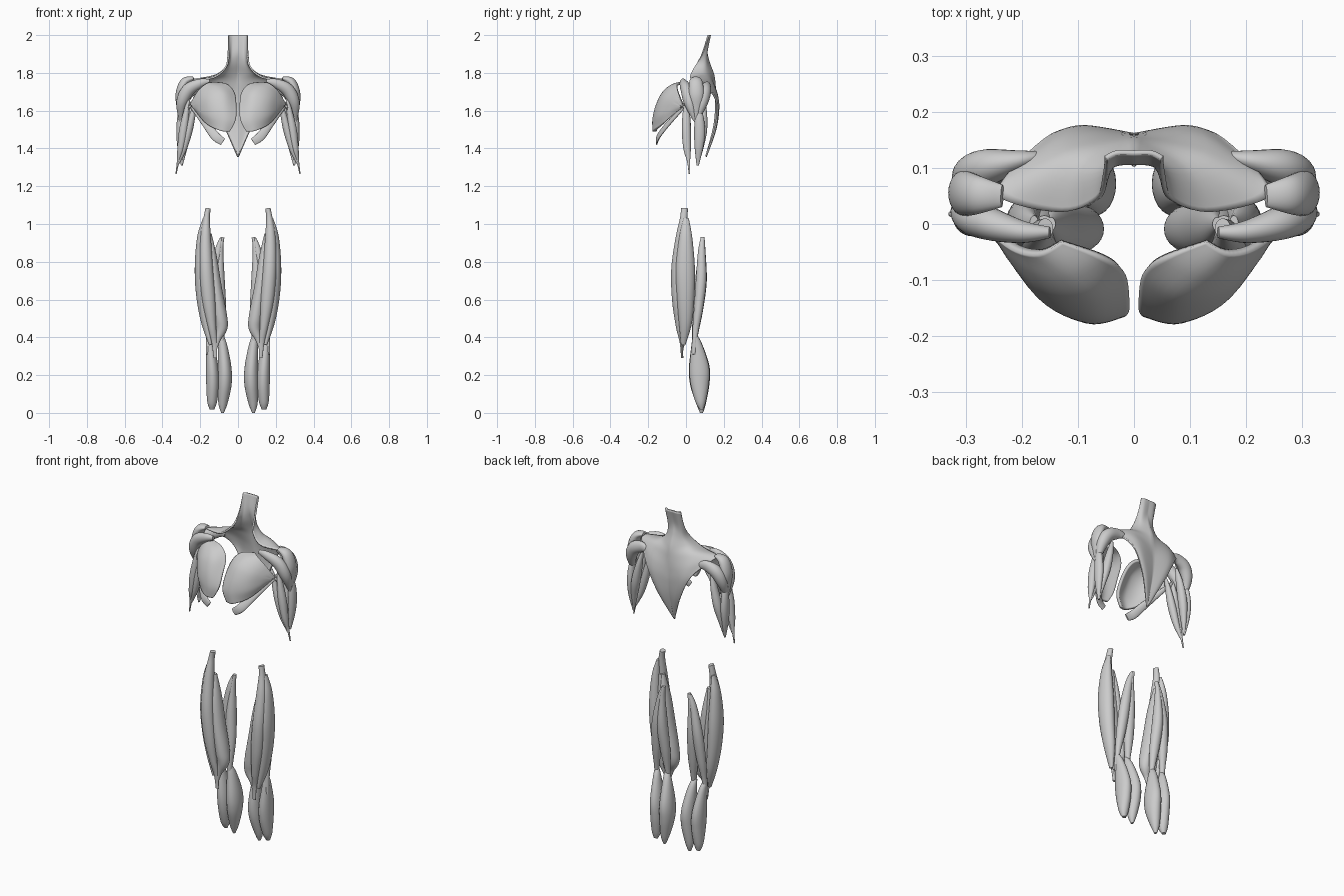
import bpy, bmesh, math
from mathutils import Vector


def spline(rows, steps):
    """Catmull-Rom interpolation of equal-length tuples."""
    out, n = [], len(rows)
    for i in range(n - 1):
        p0, p1, p2, p3 = (rows[max(i - 1, 0)], rows[i], rows[i + 1], rows[min(i + 2, n - 1)])
        for s in range(steps):
            t = s / steps
            out.append(tuple(0.5 * (2 * b + (c - a) * t + (2 * a - 5 * b + 4 * c - d) * t * t
                                    + (3 * b - a - 3 * c + d) * t ** 3)
                             for a, b, c, d in zip(p0, p1, p2, p3)))
    out.append(tuple(rows[-1]))
    return out


def finish(name, bm, thickness=0):
    bmesh.ops.recalc_face_normals(bm, faces=bm.faces)
    me = bpy.data.meshes.new(name)
    bm.to_mesh(me)
    bm.free()
    ob = bpy.data.objects.new(name, me)
    bpy.context.collection.objects.link(ob)
    mir = ob.modifiers.new("Mirror", 'MIRROR')
    mir.merge_threshold = 0.002
    if thickness:
        sol = ob.modifiers.new("Solidify", 'SOLIDIFY')
        sol.thickness, sol.offset = thickness, 0
    bpy.ops.object.select_all(action='DESELECT')
    ob.select_set(True)
    bpy.context.view_layer.objects.active = ob
    bpy.ops.object.shade_smooth_by_angle(angle=math.radians(50))


def spindle(name, pts, ref=(1, 0, 0), sides=24):
    """Muscle belly: pts are (x, y, z, radius along ref, radius across)."""
    rows = spline(pts, 7)
    bm, rings = bmesh.new(), []
    for i, r in enumerate(rows):
        c = Vector(r[:3])
        t = (Vector(rows[min(i + 1, len(rows) - 1)][:3]) - Vector(rows[max(i - 1, 0)][:3])).normalized()
        u = Vector(ref)
        u = (u - t * u.dot(t)).normalized()
        v = t.cross(u)
        ring = []
        for k in range(sides):
            a = math.tau * k / sides
            ring.append(bm.verts.new(c + u * math.cos(a) * max(r[3], .002)
                                     + v * math.sin(a) * max(r[4], .002)))
        rings.append(ring)
    for a, b in zip(rings, rings[1:]):
        for k in range(sides):
            j = (k + 1) % sides
            bm.faces.new((a[k], a[j], b[j], b[k]))
    bm.faces.new(rings[0])
    bm.faces.new(rings[-1])
    finish(name, bm)


def sheet(name, columns, thickness, steps=6):
    """Fan-shaped muscle through several guide columns."""
    cols = [spline(c, steps) for c in columns]
    rows = [spline(list(r), steps) for r in zip(*cols)]
    bm = bmesh.new()
    grid = [[bm.verts.new(p) for p in r] for r in rows]
    for a, b in zip(grid, grid[1:]):
        for k in range(len(a) - 1):
            bm.faces.new((a[k], a[k + 1], b[k + 1], b[k]))
    finish(name, bm, thickness)


# upper back and neck sheet: spine, middle, outer edge
sheet("trapezius", [
    [(0, .127, 2), (0, .11, 1.92), (0, .12, 1.86), (0, .145, 1.79), (0, .153, 1.73),
     (0, .157, 1.66), (0, .157, 1.59), (0, .145, 1.5), (0, .106, 1.355)],
    [(.03, .127, 2), (.035, .108, 1.91), (.05, .1, 1.845), (.085, .1, 1.80), (.125, .125, 1.765),
     (.12, .158, 1.7), (.09, .172, 1.62), (.045, .156, 1.5), (.003, .107, 1.36)],
    [(.05, .118, 2), (.052, .085, 1.9), (.065, .045, 1.83), (.13, .022, 1.775), (.235, .045, 1.765),
     (.225, .085, 1.745), (.145, .158, 1.66), (.075, .157, 1.52), (.006, .108, 1.365)],
], .009)

# chest fan: breastbone edge, two belly columns, arm insertion
sheet("pectoral", [
    [(.13, -.03, 1.745), (.06, -.055, 1.735), (.022, -.08, 1.69), (.012, -.125, 1.62),
     (.015, -.155, 1.55), (.045, -.163, 1.49)],
    [(.17, -.05, 1.735), (.12, -.09, 1.72), (.085, -.125, 1.685), (.08, -.155, 1.62),
     (.08, -.169, 1.555), (.095, -.166, 1.495)],
    [(.215, -.04, 1.69), (.19, -.075, 1.685), (.173, -.105, 1.66), (.168, -.12, 1.62),
     (.167, -.125, 1.575), (.17, -.11, 1.54)],
    [(.265, 0, 1.6), (.265, 0, 1.61), (.264, .003, 1.62), (.263, .006, 1.63),
     (.26, .01, 1.64), (.255, .01, 1.65)],
], .016)
# lowest chest slip
spindle("pectoral_lower_slip", [
    (.08, -.155, 1.435, .005, .02), (.12, -.145, 1.465, .008, .024),
    (.17, -.095, 1.53, .01, .02), (.25, 0, 1.63, .006, .01)], ref=(0, -1, 0))

# shoulder heads
spindle("deltoid_front", [
    (.15, -.015, 1.755, .01, .012), (.2, -.014, 1.745, .02, .024), (.262, .002, 1.71, .03, .034),
    (.297, .02, 1.64, .03, .03), (.303, .045, 1.55, .008, .01)], ref=(0, 1, 0))
spindle("deltoid_side", [
    (.235, .05, 1.772, .02, .008), (.28, .052, 1.752, .035, .024), (.304, .055, 1.69, .04, .026),
    (.305, .055, 1.62, .03, .02), (.303, .05, 1.54, .008, .008)], ref=(0, 1, 0))
spindle("deltoid_rear", [
    (.17, .122, 1.72, .008, .016), (.21, .112, 1.725, .02, .03), (.265, .1, 1.7, .033, .036),
    (.295, .085, 1.64, .03, .03), (.304, .06, 1.55, .008, .008)], ref=(0, 1, 0))

# upper arm
spindle("biceps_long_head", [
    (.258, .005, 1.67, .006, .006), (.272, .002, 1.6, .015, .018), (.288, .002, 1.5, .023, .024),
    (.303, .006, 1.4, .018, .02), (.317, .014, 1.33, .007, .008), (.328, .018, 1.265, .003, .004)])
spindle("biceps_short_head", [
    (.217, .002, 1.665, .006, .006), (.235, .002, 1.6, .014, .017), (.26, .004, 1.5, .021, .023),
    (.287, .008, 1.4, .017, .018), (.315, .014, 1.32, .005, .006)])
spindle("triceps_outer_head", [
    (.298, .065, 1.63, .008, .01), (.304, .07, 1.56, .018, .024), (.305, .072, 1.48, .021, .029),
    (.304, .068, 1.4, .016, .022), (.297, .062, 1.31, .005, .006)])
spindle("triceps_long_head", [
    (.225, .085, 1.68, .007, .008), (.244, .088, 1.6, .018, .022), (.266, .086, 1.5, .024, .026),
    (.283, .074, 1.41, .017, .02), (.295, .063, 1.32, .005, .006)])

# front of the thigh
spindle("thigh_straight_muscle", [
    (.158, -.008, 1.083, .014, .018), (.166, -.012, 1.03, .017, .02), (.172, -.026, .92, .029, .03),
    (.168, -.042, .76, .036, .036), (.155, -.042, .6, .035, .032), (.138, -.034, .46, .022, .02),
    (.125, -.025, .37, .014, .008), (.12, -.02, .29, .01, .006)])
spindle("thigh_outer_muscle", [
    (.178, 0, 1.03, .008, .015), (.191, -.002, .93, .025, .035), (.193, -.004, .77, .036, .051),
    (.186, -.002, .62, .035, .047), (.168, -.003, .48, .027, .035), (.146, -.015, .36, .008, .012)])
spindle("thigh_inner_muscle", [
    (.148, 0, .95, .008, .012), (.137, -.005, .82, .026, .036), (.118, -.008, .66, .033, .044),
    (.095, -.008, .52, .036, .042), (.088, -.01, .45, .032, .032), (.107, -.018, .39, .016, .014),
    (.12, -.02, .33, .006, .006)])
spindle("thigh_deep_muscle", [
    (.16, 0, .95, .015, .015), (.155, -.005, .7, .045, .035), (.13, -.008, .45, .035, .022),
    (.125, -.018, .36, .01, .01)])

# back of the thigh
spindle("hamstring_outer", [
    (.09, .087, .925, .006, .01), (.107, .083, .85, .02, .02), (.132, .08, .7, .029, .028),
    (.146, .066, .55, .026, .024), (.155, .05, .43, .015, .016), (.163, .042, .31, .007, .008)])
spindle("hamstring_inner", [
    (.082, .088, .93, .01, .01), (.093, .086, .86, .015, .017), (.098, .079, .7, .028, .031),
    (.091, .064, .55, .028, .027), (.085, .048, .42, .015, .017), (.083, .04, .31, .006, .006)])

# calf heads
spindle("calf_outer", [
    (.157, .045, .415, .012, .01), (.148, .057, .36, .021, .028), (.137, .07, .24, .033, .052),
    (.134, .073, .15, .034, .048), (.137, .078, .06, .026, .028), (.138, .083, .018, .012, .01)])
spindle("calf_inner", [
    (.092, .045, .415, .012, .01), (.082, .057, .36, .024, .029), (.071, .07, .24, .036, .055),
    (.071, .073, .15, .037, .051), (.08, .08, .05, .024, .026), (.082, .082, .0, .007, .008)])
